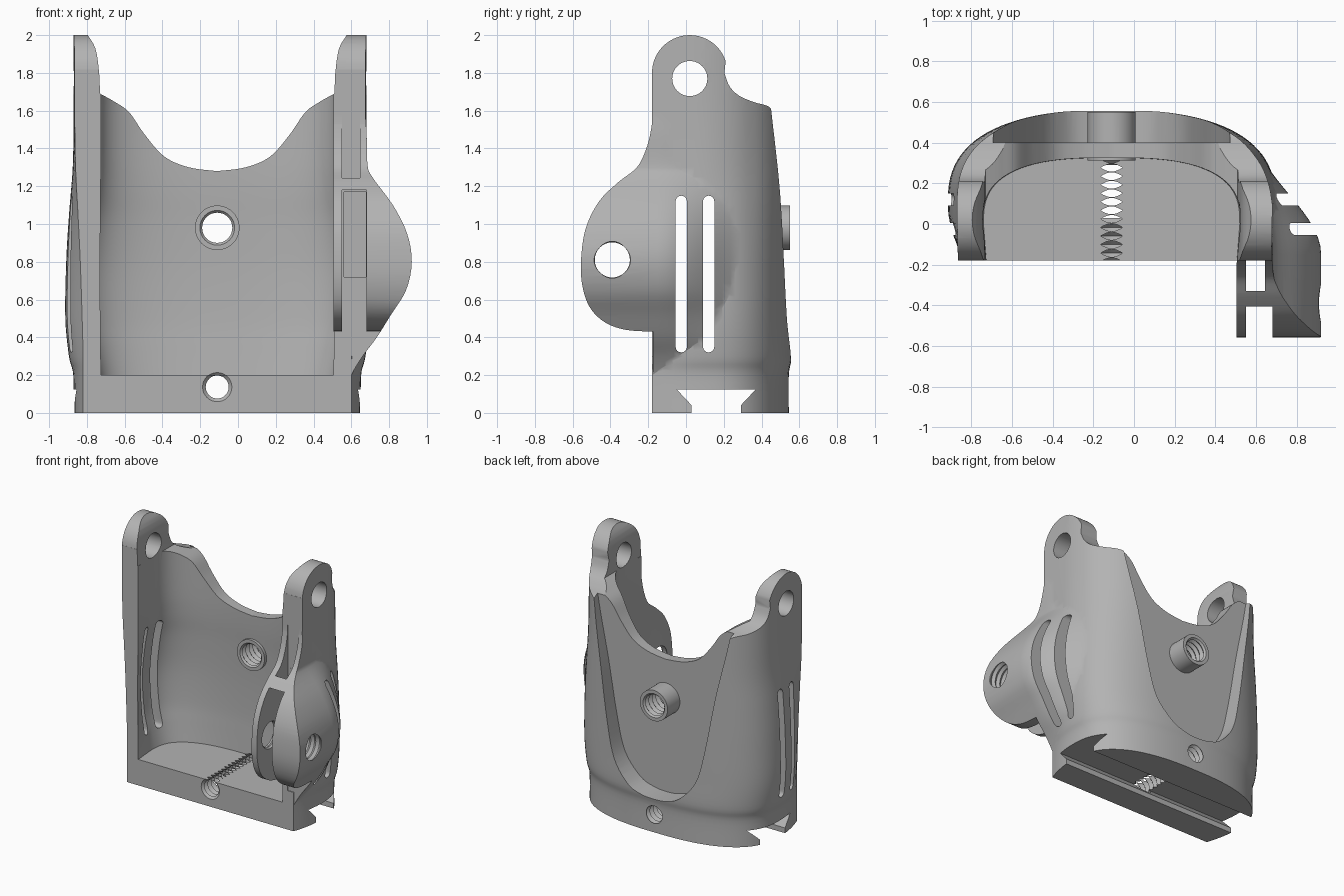
import bpy, bmesh, math

cube = bpy.data.objects.get("Cube")
if cube:
    bpy.data.objects.remove(cube, do_unlink=True)

MID = -0.11      # symmetry plane of the cradle
FRONT = -0.18    # open front of the cradle


def spline(points, steps):
    """Smooth curve through points of any dimension."""
    p = [points[0]] + list(points) + [points[-1]]
    out = []
    for i in range(1, len(p) - 2):
        for s in range(steps):
            t = s / steps
            out.append(tuple(
                b + 0.5 * t * ((c - a) + t * ((2*a - 5*b + 4*c - d) + t * (3*b - a - 3*c + d)))
                for a, b, c, d in zip(*p[i - 1:i + 3])))
    return out + [tuple(points[-1])]


def loft(name, rings):
    """Closed solid skinned through rings of equal length."""
    bm = bmesh.new()
    loops = [[bm.verts.new(co) for co in ring] for ring in rings]
    n = len(rings[0])
    for low, high in zip(loops, loops[1:]):
        for i in range(n):
            j = (i + 1) % n
            bm.faces.new((low[i], low[j], high[j], high[i]))
    bm.faces.new(loops[0][::-1])
    bm.faces.new(loops[-1])
    bmesh.ops.recalc_face_normals(bm, faces=bm.faces)
    mesh = bpy.data.meshes.new(name)
    bm.to_mesh(mesh)
    bm.free()
    obj = bpy.data.objects.new(name, mesh)
    bpy.context.collection.objects.link(obj)
    return obj


def place(axis, d, a, b):
    return (d, a, b) if axis == "x" else (a, d, b)


def prism(name, axis, outline, lo, hi):
    return loft(name, [[place(axis, d, a, b) for a, b in outline] for d in (lo, hi)])


def box(name, x, y, z):
    return prism(name, "x", [(y[0], z[0]), (y[1], z[0]), (y[1], z[1]), (y[0], z[1])], *x)


def arc(a, b, r, start, end, steps=24):
    angles = [math.radians(start + (end - start) * i / steps) for i in range(steps + 1)]
    return [(a + r * math.cos(t), b + r * math.sin(t)) for t in angles]


def cylinder(name, axis, a, b, r, lo, hi):
    return prism(name, axis, arc(a, b, r, 0, 360, 40)[:-1], lo, hi)


def thread(name, axis, a, b, r, depth, lo, hi, pitch=0.042):
    """Hole cutter with V-shaped grooves."""
    count = round(2 * (hi - lo) / pitch)
    return loft(name, [[place(axis, lo + i * pitch / 2, u, v)
                        for u, v in arc(a, b, r + depth * (i % 2), 0, 360, 32)[:-1]]
                       for i in range(count + 1)])


def combine(target, other, operation):
    mod = target.modifiers.new(operation.lower(), "BOOLEAN")
    mod.object, mod.operation, mod.solver = other, operation, "EXACT"
    bpy.context.view_layer.objects.active = target
    bpy.ops.object.modifier_apply(modifier=mod.name)
    bpy.data.objects.remove(other, do_unlink=True)


def mirrored(half):
    """Mirror a list of (offset, value) points about the symmetry plane."""
    return [(MID + u, v) for u, v in half] + [(MID - u, v) for u, v in reversed(half)]


def quarter(a, b, y0, power, steps=24):
    """Rounded corner from the side towards the middle of the back."""
    out = []
    for i in range(steps):
        t = math.pi / 2 * i / steps
        out.append((a * math.cos(t) ** (2 / power), y0 + b * math.sin(t) ** (2 / power)))
    return out


# Outer body: height, half width, front half width, back depth, left widening
outer_keys = [(0, .76, .71, .545, 0), (.2, .762, .71, .545, 0), (.3, .785, .71, .56, 0),
              (.5, .805, .715, .558, 0), (.8, .80, .725, .558, .01), (1.05, .785, .737, .56, .02),
              (1.3, .765, .75, .563, .03), (1.6, .76, .755, .56, .03), (2.05, .76, .755, .55, .03)]
rings = []
for z, wide, front, back, lean in spline(outer_keys, 5):
    side = [(wide - (wide - front) * (1 - k / 5) ** 2, FRONT + .28 * k / 5) for k in range(5)]
    ring = []
    for x, y in mirrored(side + quarter(wide, back - .1, .1, 2.55)):
        fade = min(1, max(0, (.35 - y) / .25))
        ring.append((x + lean * fade * max(0, x - MID) / wide, y, z))
    rings.append(ring)
body = loft("cradle_body", rings)

# Side outline with the round ears
shoulder = spline([(.203, 1.8), (.23, 1.73), (.28, 1.68), (.36, 1.645), (.44, 1.62),
                   (.48, 1.56)], 5)
ears = [(-.3, -.1), (-.3, 1.79)] + arc(.02, 1.8, .2, 175, 18) + shoulder
combine(body, prism("ear_outline", "x", ears + [(.65, 1.2), (.65, -.1)], -1.2, 1.2), "INTERSECT")

# Side arm: swelling outer face trimmed to a rounded outline
swell = [(.1, -.04), (.2, 0), (.3, .06), (.4, .135), (.52, .21), (.65, .29), (.8, .32),
         (.95, .295), (1.1, .22), (1.25, .11), (1.32, .085), (1.5, .08), (1.75, .06)]
rings = []
for z, amount in spline(swell, 4):
    ring = [(.4, .45, z), (.4, -.7, z), (.6 + amount, -.7, z)]
    for k in range(15):
        fade = .5 + .5 * math.cos(math.pi * k / 14)
        ring.append((.6 + amount * fade, -.15 + .6 * k / 14 - .001, z))
    rings.append(ring)
arm = loft("side_arm", rings)
lobe = spline([(-.17, 1.62), (-.185, 1.5), (-.21, 1.4), (-.26, 1.3), (-.36, 1.22), (-.46, 1.12),
               (-.53, .98), (-.555, .82), (-.55, .68), (-.51, .56), (-.43, .48), (-.32, .44),
               (-.175, .43)], 5)
lobe += [(-.175, .15), (.3, .15), (.3, 1.58), (.15, 1.66), (-.17, 1.66)]
combine(arm, prism("arm_outline", "x", lobe, .3, 1.2), "INTERSECT")
combine(body, arm, "UNION")

# Hollow interior, swelling at mid height: height, half width, back depth
rings = []
for z, wide, back in spline([(.2, .63, .325), (.35, .665, .335), (.5, .695, .343),
                             (.75, .71, .345), (1, .685, .338), (1.2, .65, .328),
                             (1.45, .635, .325), (2.2, .635, .325)], 5):
    half = [(.615, -.8), (.615, FRONT - .01)] + quarter(wide, back, 0, 2.8)
    rings.append([(x, y, z) for x, y in mirrored(half)])
combine(body, loft("interior", rings), "DIFFERENCE")

# Dipped rim between the ears
rim = spline([(0, 1.28), (.15, 1.3), (.28, 1.357), (.385, 1.475), (.465, 1.59),
              (.54, 1.645), (.62, 1.69)], 6)
rim += spline([(.625, 1.8), (.645, 1.93), (.7, 2.03), (.75, 2.2)], 4)
combine(body, prism("rim_dip", "y", mirrored(rim[::-1])[:-1], -.5, .9), "DIFFERENCE")

# Shield-shaped flat pocket on the back
shield = spline([(.61, 1.8), (.56, 1.5), (.49, 1.15), (.42, .75), (.35, .48), (.22, .32),
                 (.1, .27), (0, .26)], 5)
combine(body, prism("back_pocket", "y", mirrored(shield[:-1]), .4, .9), "DIFFERENCE")

# Boss in the pocket
combine(body, cylinder("boss", "y", MID, .98, .118, .312, .55), "UNION")

# Fork gap in the arm, leaving a bridge across, with a recess behind it
for x, y, z in [((.55, .68), (-.8, -.175), (.3, 1.18)),
                ((.55, .645), (-.33, -.177), (1.1, 1.3)),
                ((.55, .645), (-.8, -.176), (1.25, 1.58)),
                ((.56, .678), (-.3, -.13), (.72, 1.17))]:
    combine(body, box("fork_gap", x, y, z), "DIFFERENCE")

# Vertical strap slots through both sides
for y in (-.025, .12):
    slot = arc(y, 1.12, .03, 0, 180, 8) + arc(y, .35, .03, 180, 360, 8)
    combine(body, prism("strap_slot", "x", slot, -1.3, 1.3), "DIFFERENCE")

# Dovetail channel under the base
dovetail = [(.03, -.1), (.03, .04), (-.05, .125), (.37, .125), (.29, .04), (.29, -.1)]
combine(body, prism("dovetail", "x", dovetail, -1.3, 1.3), "DIFFERENCE")

# Ear holes and threaded holes
combine(body, cylinder("ear_hole", "x", .02, 1.77, .093, -1.3, 1.3), "DIFFERENCE")
combine(body, thread("base_hole", "y", MID, .137, .061, .022, -.29, .71), "DIFFERENCE")
combine(body, thread("boss_hole", "y", MID, .98, .08, .018, .2, .7), "DIFFERENCE")
combine(body, thread("arm_hole", "x", -.39, .81, .093, .015, .41, 1.11), "DIFFERENCE")

# Single grey material and smooth shading
grey = bpy.data.materials.new("plain_grey")
grey.use_nodes = True
colour = (.45, .45, .45, 1)
grey.diffuse_color = colour
for node in grey.node_tree.nodes:
    if node.type == "BSDF_PRINCIPLED":
        node.inputs["Base Color"].default_value = colour
body.data.materials.clear()
body.data.materials.append(grey)
for face in body.data.polygons:
    face.material_index = 0
bpy.ops.object.select_all(action="DESELECT")
body.select_set(True)
bpy.context.view_layer.objects.active = body
bpy.ops.object.shade_smooth_by_angle(angle=math.radians(30))
